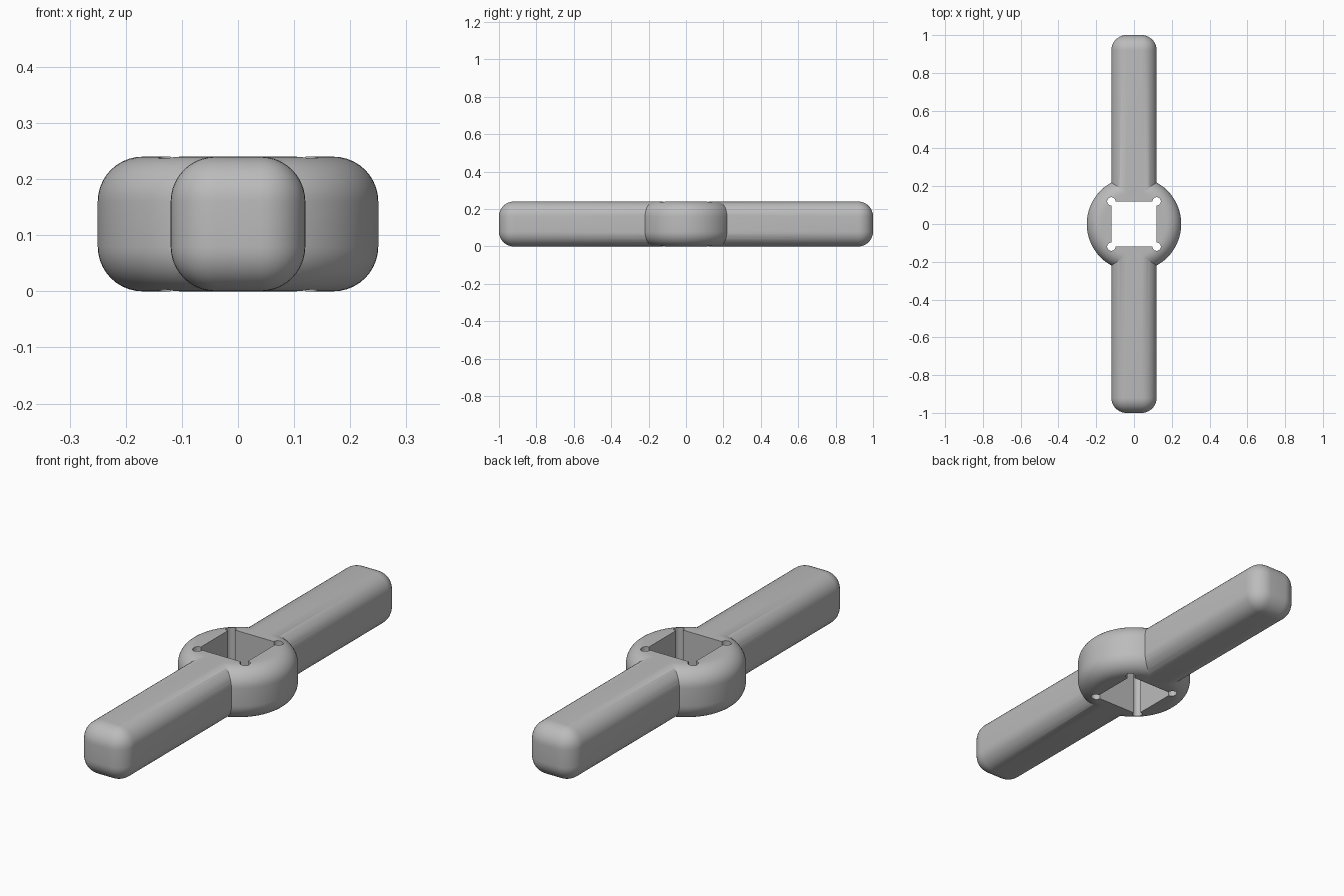
import bpy
import bmesh
from mathutils import Matrix, Vector

HEIGHT, ROUND, HUB_RADIUS = 0.24, 0.08, 0.25
HOLE, RELIEF = 0.24, 0.022

cube = bpy.data.objects.get("Cube")
if cube:
    bpy.data.objects.remove(cube, do_unlink=True)

steel = bpy.data.materials.new("grey steel")
steel.use_nodes = True
grey = (0.5, 0.5, 0.5, 1)
steel.diffuse_color = grey
steel.node_tree.nodes["Principled BSDF"].inputs["Base Color"].default_value = grey


def finish(name, bm):
    mesh = bpy.data.meshes.new(name)
    bm.to_mesh(mesh)
    bm.free()
    mesh.materials.append(steel)
    obj = bpy.data.objects.new(name, mesh)
    bpy.context.collection.objects.link(obj)
    return obj


def soften(bm, edges):
    bmesh.ops.bevel(bm, geom=edges, offset=ROUND, offset_type='OFFSET',
                    segments=10, profile=0.5, affect='EDGES')


def box(name, size, rounded=False):
    bm = bmesh.new()
    bmesh.ops.create_cube(bm, size=1)
    bmesh.ops.scale(bm, vec=size, verts=bm.verts)
    bmesh.ops.translate(bm, vec=(0, 0, HEIGHT / 2), verts=bm.verts)
    if rounded:
        soften(bm, bm.edges[:])
    return finish(name, bm)


def cylinder(name, radius, depth, x=0, y=0, sides=32, rounded=False):
    bm = bmesh.new()
    bmesh.ops.create_cone(bm, cap_ends=True, segments=sides, radius1=radius,
                          radius2=radius, depth=depth,
                          matrix=Matrix.Translation(Vector((x, y, HEIGHT / 2))))
    if rounded:
        # Round only the two rims
        soften(bm, [e for e in bm.edges
                    if abs(e.verts[0].co.z - e.verts[1].co.z) < depth / 2])
    return finish(name, bm)


def combine(target, other, operation):
    mod = target.modifiers.new(operation.title(), 'BOOLEAN')
    mod.operation, mod.solver, mod.object = operation, 'EXACT', other
    bpy.context.view_layer.objects.active = target
    bpy.ops.object.modifier_apply(modifier=mod.name)
    bpy.data.objects.remove(other, do_unlink=True)


# Long rounded bar joined to the round hub
handle = box("wrench_handle", (HEIGHT, 2, HEIGHT), rounded=True)
hub = cylinder("hub", HUB_RADIUS, HEIGHT, sides=72, rounded=True)
combine(handle, hub, 'UNION')

# Square socket with a round relief hole at each corner
combine(handle, box("socket_cutter", (HOLE, HOLE, 1)), 'DIFFERENCE')
for x in (-HOLE / 2, HOLE / 2):
    for y in (-HOLE / 2, HOLE / 2):
        combine(handle, cylinder("relief_cutter", RELIEF, 1, x, y), 'DIFFERENCE')

# Smooth rounded surfaces, crisp socket edges
bpy.ops.object.select_all(action='DESELECT')
handle.select_set(True)
bpy.context.view_layer.objects.active = handle
bpy.ops.object.shade_smooth_by_angle(angle=0.5)
